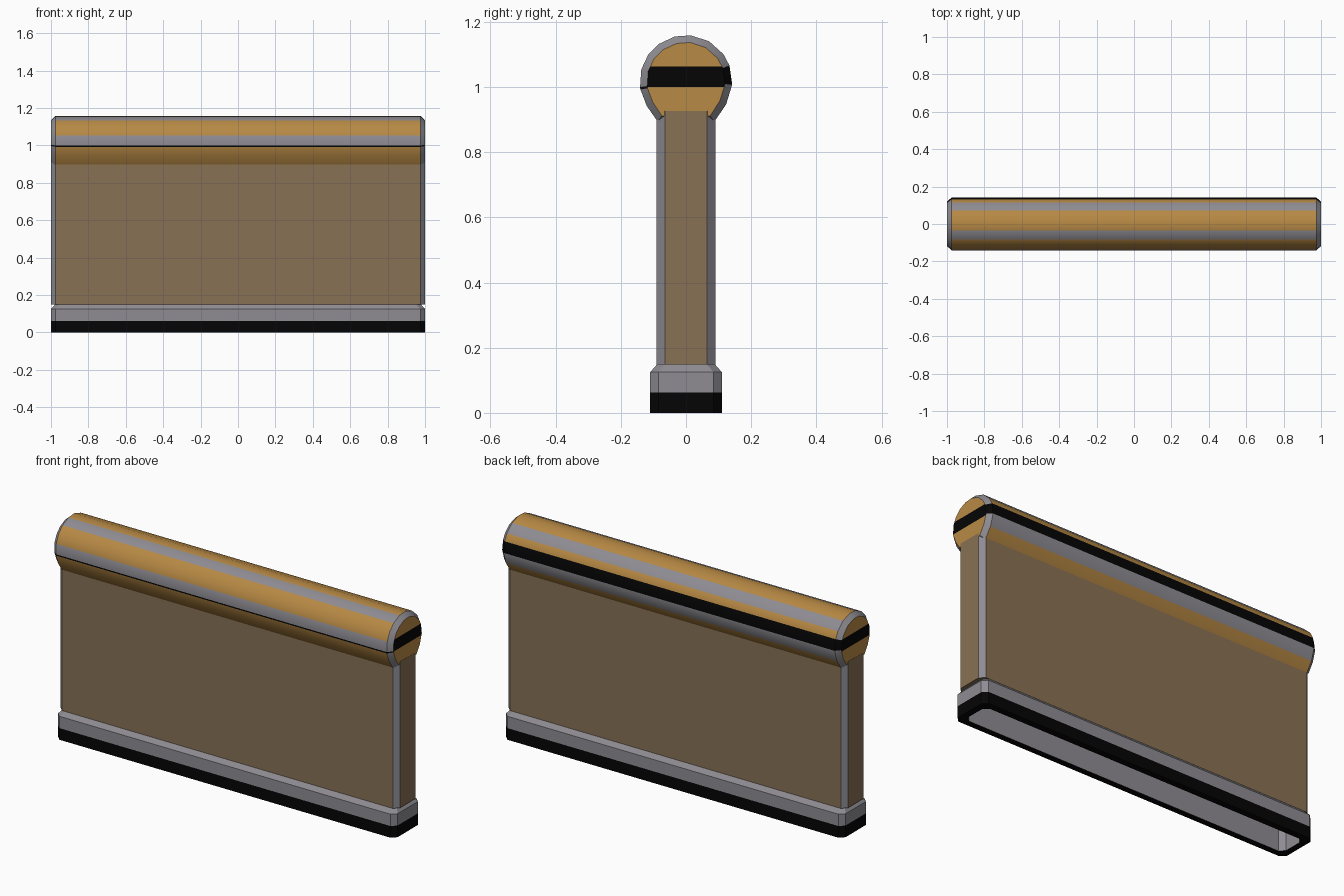
import bpy
import bmesh
from math import sin, cos, radians
from mathutils import Vector

cube = bpy.data.objects.get("Cube")
if cube:
    bpy.data.objects.remove(cube, do_unlink=True)


def material(name, rgb):
    """Flat material from display values, converted to linear."""
    col = tuple((c / 255) ** 2.2 for c in rgb) + (1.0,)
    mat = bpy.data.materials.new(name)
    mat.use_nodes = True
    mat.diffuse_color = col
    mat.node_tree.nodes["Principled BSDF"].inputs["Base Color"].default_value = col
    return mat


GOLD, GREY, BLACK, BROWN = range(4)
PALETTE = [
    material("gold", (182, 136, 70)),
    material("grey", (141, 139, 145)),
    material("black", (13, 13, 13)),
    material("brown", (135, 112, 85)),
]


def loft(name, loops, side_mat, cap_mat, finish=None):
    """Skin matching closed loops; side_mat(row, column) gives each face's colour."""
    bm = bmesh.new()
    rows = [[bm.verts.new(p) for p in loop] for loop in loops]
    n = len(rows[0])
    for i in range(len(rows) - 1):
        for j in range(n):
            k = (j + 1) % n
            face = bm.faces.new((rows[i][j], rows[i][k], rows[i + 1][k], rows[i + 1][j]))
            face.material_index = side_mat(i, j)
    for row in (rows[0], rows[-1]):
        bm.faces.new(row).material_index = cap_mat
    bmesh.ops.recalc_face_normals(bm, faces=bm.faces[:])
    if finish:
        finish(bm)
    mesh = bpy.data.meshes.new(name)
    bm.to_mesh(mesh)
    bm.free()
    for mat in PALETTE:
        mesh.materials.append(mat)
    obj = bpy.data.objects.new(name, mesh)
    bpy.context.collection.objects.link(obj)
    return obj


def chamfered_rect(hx, hy, z, c=0.025):
    """Rectangle with cut corners; odd-numbered edges are the cuts."""
    return [(-hx + c, -hy, z), (hx - c, -hy, z), (hx, -hy + c, z), (hx, hy - c, z),
            (hx - c, hy, z), (-hx + c, hy, z), (-hx, hy - c, z), (-hx, -hy + c, z)]


# Hollow base: recess, black foot band, grey body, chamfered top
BASE_COLOURS = [GREY, BLACK, BLACK, GREY, GREY]
loft("base",
     [chamfered_rect(0.965, 0.075, 0.12),
      chamfered_rect(0.965, 0.075, 0),
      chamfered_rect(1, 0.11, 0),
      chamfered_rect(1, 0.11, 0.062),
      chamfered_rect(1, 0.11, 0.125),
      chamfered_rect(0.978, 0.088, 0.15)],
     lambda i, j: BASE_COLOURS[i], GREY)

# Wall panel with grey chamfered corners
loft("wall",
     [chamfered_rect(1.0, 0.09, 0.148), chamfered_rect(1.0, 0.09, 0.926)],
     lambda i, j: GREY if j % 2 else BROWN, BROWN)

# Striped top rail: angles around the rail and the colour of the strip after each
STRIPS = [(-55, GOLD), (-30, GREY), (-4, BLACK), (20, GOLD), (36, GREY), (60, GOLD),
          (84, GOLD), (104, GREY), (126, GOLD), (145, GOLD), (165, GREY), (187, BLACK),
          (190, GOLD), (212, GOLD), (235, GOLD)]


def rail_loop(x, inset):
    pts = []
    for a, _ in STRIPS:
        r = (0.151 if a in (-55, 235) else 0.142) - inset
        pts.append((x, r * cos(radians(a)), 1.017 + r * sin(radians(a))))
    return pts


def rail_colour(i, j):
    colour = STRIPS[j][1]
    return colour if i == 1 or colour == BLACK else GREY


def band_on_caps(bm):
    """Cut a black horizontal band into both end caps."""
    low, high = 1.0, 1.062
    for z in (low, high):
        caps = [f for f in bm.faces if abs(f.normal.x) > 0.99]
        edges = {e for f in caps for e in f.edges}
        verts = {v for f in caps for v in f.verts}
        bmesh.ops.bisect_plane(bm, geom=caps + list(edges) + list(verts),
                               plane_co=Vector((0, 0, z)), plane_no=Vector((0, 0, 1)))
        bm.normal_update()
    for f in bm.faces:
        if abs(f.normal.x) > 0.99:
            f.material_index = BLACK if low < f.calc_center_bounds().z < high else GOLD


rail = loft("top_rail",
            [rail_loop(-0.999, 0.022), rail_loop(-0.975, 0),
             rail_loop(0.975, 0), rail_loop(0.999, 0.022)],
            rail_colour, GOLD, band_on_caps)

bpy.ops.object.select_all(action="DESELECT")
rail.select_set(True)
bpy.context.view_layer.objects.active = rail
bpy.ops.object.shade_smooth_by_angle(angle=radians(33))
